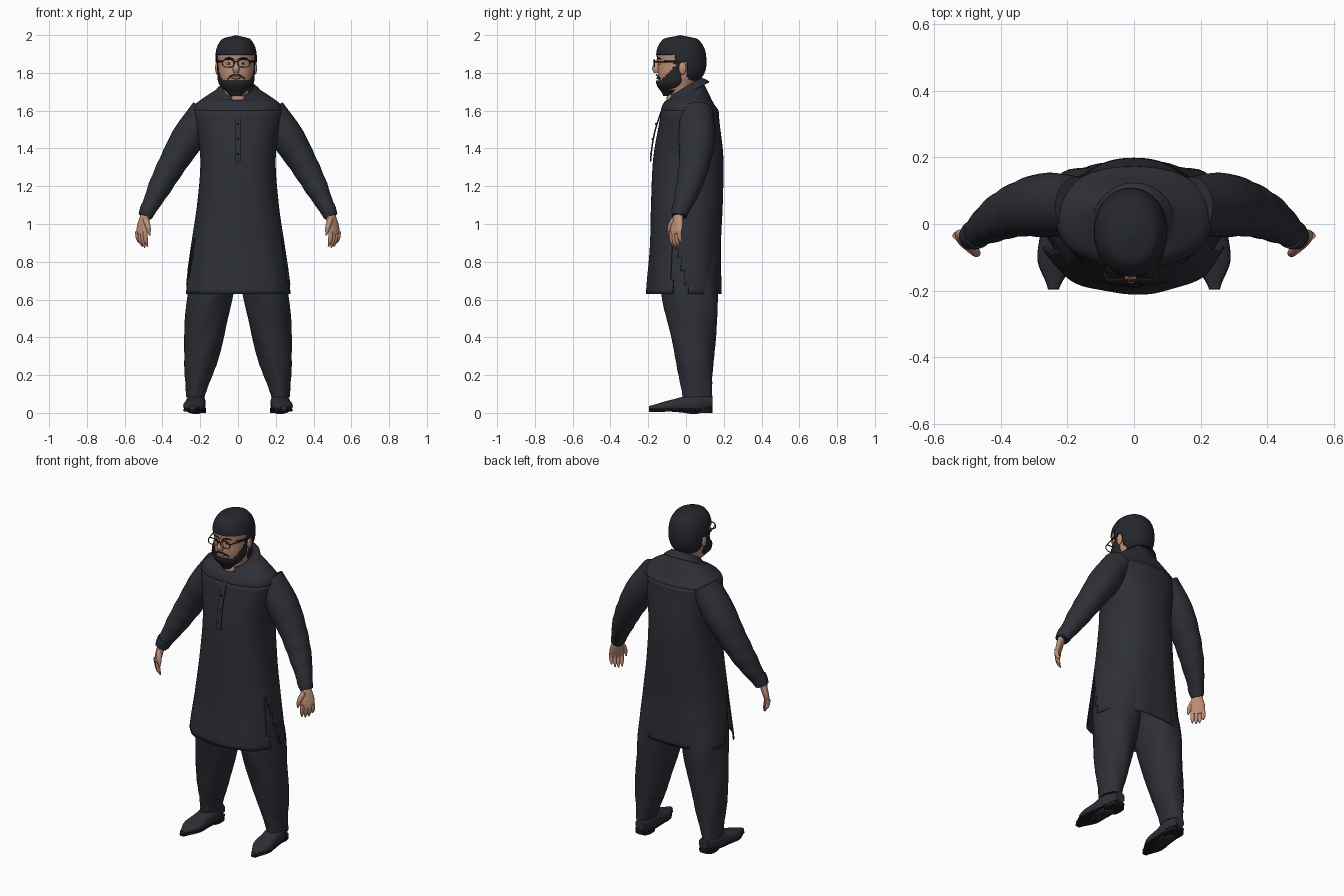
import bpy, bmesh
from math import sin, cos, pi
from mathutils import Vector

if "Cube" in bpy.data.objects:
    bpy.data.objects.remove(bpy.data.objects["Cube"])


def material(name, red, green, blue):
    mat = bpy.data.materials.new(name)
    mat.use_nodes = True
    mat.diffuse_color = (red, green, blue, 1)
    shader = mat.node_tree.nodes["Principled BSDF"]
    shader.inputs["Base Color"].default_value = mat.diffuse_color
    shader.inputs["Roughness"].default_value = .8
    return mat


CLOTH = material("charcoal cloth", .027, .029, .038)
HAIR = material("black hair", .019, .02, .026)
SOLE = material("black sole", .01, .01, .01)
SKIN = material("skin", .52, .28, .19)
LIP = material("lip", .3, .14, .1)
FRAME = material("dark frame", .03, .02, .01)
GOLD = material("gold rim", .5, .26, .09)
WHITE = material("eye white", .6, .5, .5)

UP = Vector((0, 0, 1))
FORWARD = Vector((0, -1, 0))
SIDEWAYS = Vector((1, 0, 0))
parts = []


def finish(bm, name, mats, mirror=False, shift=0, thickness=0, rule=None):
    """Turn a bmesh into a named object with its modifiers and materials."""
    bmesh.ops.recalc_face_normals(bm, faces=bm.faces)
    if rule:
        for face in bm.faces:
            face.material_index = rule(face.calc_center_median())
    mesh = bpy.data.meshes.new(name)
    bm.to_mesh(mesh)
    bm.free()
    for mat in mats:
        mesh.materials.append(mat)
    part = bpy.data.objects.new(name, mesh)
    bpy.context.collection.objects.link(part)
    part.location.x = shift
    if mirror:
        part.modifiers.new("mirror", "MIRROR").use_mirror_merge = False
    if thickness:
        part.modifiers.new("thickness", "SOLIDIFY").thickness = thickness
    parts.append(part)


def soft(value, power):
    """Signed power, used to square off circles."""
    return abs(value) ** power * (1 if value > 0 else -1)


def curve(values, t):
    """Smooth curve through evenly spaced values."""
    last = len(values) - 1
    i = int(t * last)
    f = t * last - i
    a, b, c, d = (values[max(0, min(last, i + k))] for k in (-1, 0, 1, 2))
    return b + f / 2 * (c - a + f * (2 * a - 5 * b + 4 * c - d + f * (3 * (b - c) + d - a)))


def loft(name, mats, start, end, wide, deep=None, tilt=(0,), bend=None, sides=24, rings=24,
         power=2, axis=None, across=SIDEWAYS, caps=True, fold=None, cut=None, **options):
    """Skin of superellipse rings from start to end, sized by evenly spaced values."""
    times = [i / rings for i in range(rings + 1)]
    path = [Vector(start).lerp(Vector(end), t) + (bend(t) if bend else Vector()) for t in times]
    bm = bmesh.new()
    loops = []
    for i, (t, centre) in enumerate(zip(times, path)):
        along = axis or (path[min(i + 1, rings)] - path[max(i - 1, 0)]).normalized()
        u = (across - along * along.dot(across)).normalized()
        v = along.cross(u)
        loop = []
        for k in range(sides):
            angle = 2 * pi * k / sides
            size = fold(angle, centre.z) if fold else 1
            offset = u * soft(cos(angle), 2 / power) * curve(wide, t) * size
            offset += v * soft(sin(angle), 2 / power) * curve(deep or wide, t) * size
            loop.append(bm.verts.new(centre + offset + UP * curve(tilt, t) * offset.y))
        loops.append(loop)
    for low, high in zip(loops, loops[1:]):
        for k in range(sides):
            bm.faces.new((low[k - 1], low[k], high[k], high[k - 1]))
    if caps:
        bm.faces.new(loops[0])
        bm.faces.new(loops[-1])
    if cut:
        unwanted = [face for face in bm.faces if cut(face.calc_center_median())]
        bmesh.ops.delete(bm, geom=unwanted, context="FACES")
    finish(bm, name, mats, **options)


def blob(name, mat, place, size, **options):
    bm = bmesh.new()
    bmesh.ops.create_uvsphere(bm, u_segments=16, v_segments=10, radius=1)
    bmesh.ops.scale(bm, vec=size, verts=bm.verts)
    bmesh.ops.translate(bm, vec=place, verts=bm.verts)
    finish(bm, name, [mat], **options)


def arc(x, y, z):
    """Bow a path sideways, most at its middle."""
    return lambda t: Vector((x, y, z)) * sin(pi * t)


# Long tunic with side slits
def in_slit(p):
    open_height = .95 - p.z
    return open_height > 0 and abs(p.x) > .15 and 0 < p.y + .075 < open_height * .3


def skirt_fold(angle, z):
    return 1 + .014 * sin(9 * angle + 4 * z) * min(1, max(0, 2.3 - 2 * z))


loft("tunic", [CLOTH], (0, -.01, .63), (0, .02, 1.6), [.28, .25, .215, .2, .235],
     [.2, .188, .19, .185, .153], sides=72, rings=40, power=2.25, axis=UP, caps=False,
     thickness=.006, fold=skirt_fold, cut=in_slit)
loft("tunic_shoulders", [CLOTH], (0, .02, 1.6), (0, 0, 1.715), [.235, .22, .165, .085],
     [.153, .133, .11, .083], tilt=[0, 0, .2, .6], sides=72, power=2.25, axis=UP,
     caps=False, thickness=.006)

# Open collar, placket and buttons
loft("collar", [CLOTH], (0, 0, 1.727), (0, 0, 1.69), [.082, .1, .124], tilt=[.6, .6, .5],
     sides=48, axis=UP, caps=False, thickness=.006,
     cut=lambda p: p.y < -.04 and abs(p.x) < 1.68 - p.z)
loft("placket", [CLOTH], (0, -.188, 1.33), (0, -.118, 1.63), [.016], [.004], power=6,
     bend=arc(0, -.014, 0), axis=UP)
for name, y, z in (("lower", -.187, 1.37), ("middle", -.178, 1.45), ("upper", -.16, 1.53)):
    blob(name + "_button", SOLE, (0, y, z), (.005, .004, .005))

# Sleeves with creases below the elbow, and cuffs
def sleeve_fold(angle, z):
    return 1 + .02 * sin(75 * z + 2 * sin(angle)) * min(1, max(0, 6 - 4 * z))


SLEEVE = [.08, .088, .075, .06, .038]
loft("sleeves", [CLOTH], (.17, .055, 1.6), (.487, -.036, 1.05), SLEEVE,
     [r * 1.1 for r in SLEEVE], bend=arc(.015, .035, 0), sides=32, rings=40,
     fold=sleeve_fold, mirror=True)
loft("cuffs", [CLOTH], (.47, -.03, 1.09), (.493, -.04, 1.04), [.044, .042, .036], mirror=True)

# Hands, with the backs turned forward and outward
ACROSS = Vector((-.7, -.7, 0))
CURL = Vector((-.7, .7, 0))
KNUCKLES = Vector((.511, -.056, .96))
loft("palms", [SKIN], (.487, -.038, 1.07), KNUCKLES - UP * .015, [.024, .033, .042, .038],
     [.02, .02, .018, .014], across=ACROSS, mirror=True)
for i, name in enumerate(("little", "ring", "middle", "index")):
    base = KNUCKLES + ACROSS * (i - 1.5) * .02
    length = .085 - .006 * (i - 2) ** 2
    loft(name + "_fingers", [SKIN], base, base - UP * length + CURL * .016,
         [.0125, .012, .011, .004], bend=lambda t: -CURL * .006 * sin(pi * t), sides=12,
         rings=12, across=ACROSS, mirror=True)
loft("thumbs", [SKIN], (.492, -.062, 1.03), (.468, -.09, .94), [.014, .015, .012, .004],
     bend=arc(-.004, -.008, 0), sides=12, rings=12, across=ACROSS, mirror=True)

# Baggy trousers gathered at the ankles
def trouser_fold(angle, z):
    gather = max(0, 1 - 2.5 * z) * sin(90 * z + 3 * cos(angle))
    return 1 + .022 * sin(5 * angle + 16 * z) + .018 * gather


loft("trouser_legs", [CLOTH], (.1, 0, .95), (.225, .06, .085), [.11, .12, .12, .108, .086, .05],
     [.15, .155, .148, .123, .098, .078], sides=40, rings=48, axis=UP, fold=trouser_fold,
     mirror=True)

# Shoes with thin soles and heels
FOOT = [.03, .05, .053, .054, .016]
loft("shoes", [CLOTH], (.215, .14, .058), (.242, -.195, .027), FOOT, [.03, .056, .04, .026, .01],
     power=2.4, axis=FORWARD, mirror=True)
loft("soles", [SOLE], (.215, .14, .02), (.242, -.197, .012), FOOT, [.008], power=4,
     axis=FORWARD, mirror=True)
loft("heels", [SOLE], (.216, .085, 0), (.216, .085, .025), [.046], [.054], power=3,
     axis=UP, rings=2, mirror=True)

# Neck, head and face; the head sits slightly to one side
head = {"shift": -.01}
pair = {"shift": -.01, "mirror": True}
loft("neck", [SKIN], (0, .01, 1.6), (0, -.02, 1.73), [.067], [.075], axis=UP, **head)
blob("throat", SKIN, (0, -.078, 1.665), (.035, .025, .03))
loft("head", [SKIN], (0, -.045, 1.71), (0, -.03, 1.99), [.07, .09, .096, .095, .03],
     [.09, .107, .112, .117, .04], sides=32, power=2.15, axis=UP, **head)
blob("ears", SKIN, (.1, -.018, 1.825), (.011, .02, .034), **pair)
loft("nose", [SKIN], (0, -.147, 1.87), (0, -.155, 1.8), [.009, .011, .018, .014],
     [.012, .016, .022, .016], bend=arc(0, -.006, 0), sides=16, axis=UP, **head)
blob("lips", LIP, (0, -.148, 1.773), (.024, .009, .007), **head)
blob("eyes", WHITE, (.036, -.138, 1.85), (.014, .008, .007), **pair)
blob("irises", SOLE, (.036, -.144, 1.85), (.005, .004, .006), **pair)


# Hair cap and full beard, each opened around the face
def below_hairline(p):
    return p.y < -.05 and p.z < 1.893 or p.y < .01 and p.z < 1.855


def outside_beard(p):
    cheek_line = 1.762 + max(0, p.y + .13)
    return p.z > 1.7 and p.y > -.025 or p.y < -.06 and p.z > cheek_line


DOME = [(1 - abs(i / 8 - 1) ** 2.5) ** .4 for i in range(17)]
loft("hair", [HAIR], (0, -.02, 1.74), (0, -.03, 2), [.11 * d for d in DOME],
     [.133 * d for d in DOME], sides=56, rings=40, power=2.1, axis=UP, thickness=.005,
     cut=below_hairline, **head)
loft("beard", [HAIR], (0, -.09, 1.677), (0, -.05, 1.865), [.03, .09, .099, .102],
     [.03, .08, .09, .09], sides=56, rings=32, power=2.2, axis=UP, thickness=.005,
     cut=outside_beard, **head)
loft("eyebrows", [HAIR], (.014, -.151, 1.872), (.06, -.134, 1.873), [.003, .005, .003],
     bend=arc(0, -.005, .006), sides=10, across=FORWARD, **pair)
loft("moustache", [HAIR], (.002, -.157, 1.79), (.045, -.137, 1.768), [.004],
     bend=arc(0, -.004, .006), sides=10, across=FORWARD, **pair)


# Spectacles with rims that turn gold along the bottom
def rim(t):
    angle = 2 * pi * t
    return Vector((.031 * soft(cos(angle), .7), 0, .02 * soft(sin(angle), .7)))


WIRE = [.003]
loft("spectacle_rims", [FRAME, GOLD], (.041, -.168, 1.851), (.041, -.168, 1.851), WIRE,
     bend=rim, sides=8, rings=48, across=FORWARD, caps=False,
     rule=lambda p: int(p.z < 1.84), **pair)
loft("spectacle_arms", [FRAME], (.071, -.167, 1.859), (.106, -.02, 1.857), WIRE,
     bend=arc(.006, 0, 0), sides=8, across=UP, **pair)
loft("spectacle_bridge", [FRAME], (-.012, -.168, 1.857), (.012, -.168, 1.857), WIRE,
     bend=arc(0, -.003, .003), sides=8, across=FORWARD, **head)

# Smooth shading with sharp edges kept
bpy.ops.object.select_all(action="DESELECT")
for part in parts:
    part.select_set(True)
bpy.context.view_layer.objects.active = parts[0]
bpy.ops.object.shade_smooth_by_angle(angle=pi / 4)
